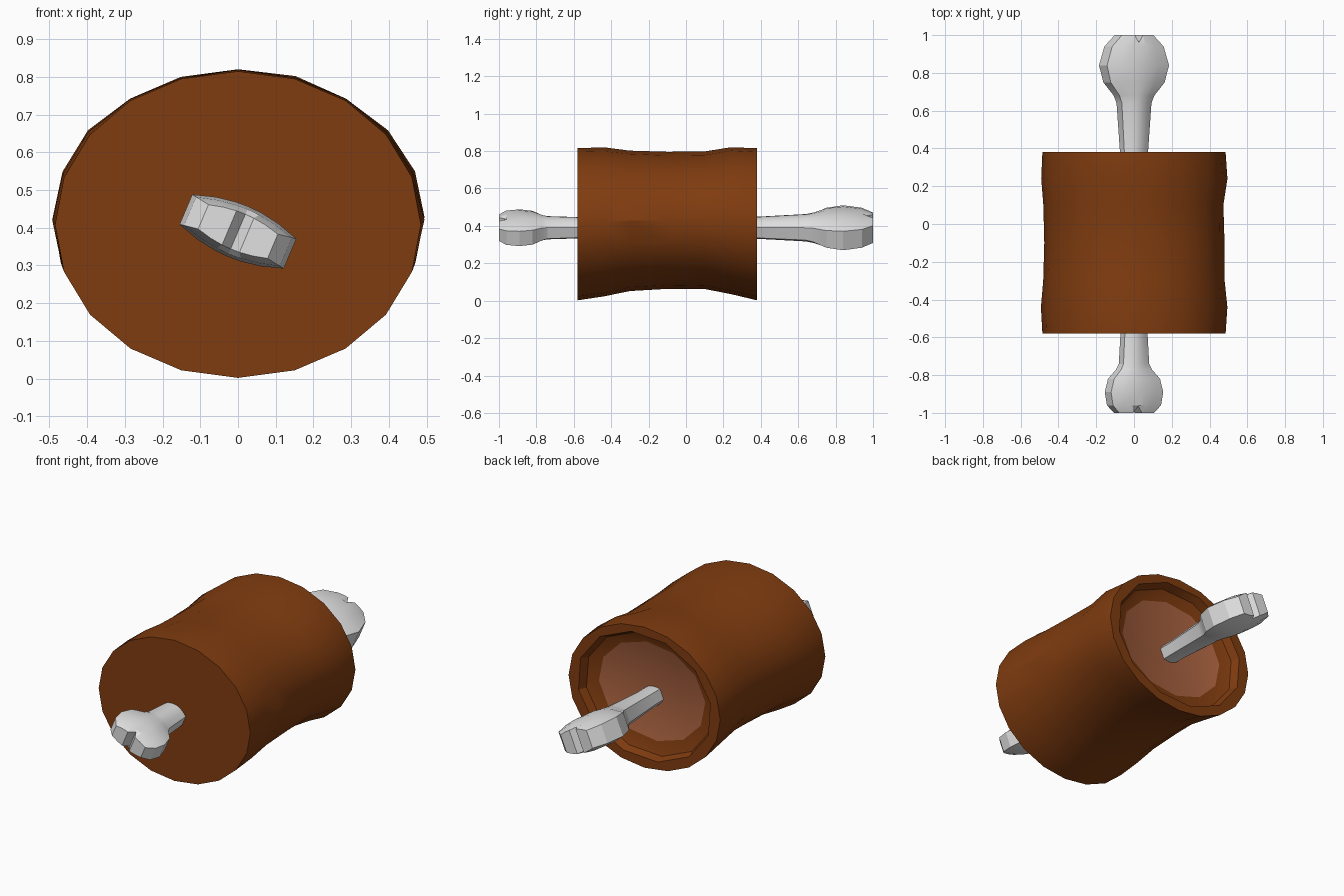
import bpy, bmesh, math, random
from mathutils import Matrix, Vector

random.seed(4)
if "Cube" in bpy.data.objects:
    bpy.data.objects.remove(bpy.data.objects["Cube"], do_unlink=True)


def material(name, rgb, rough=0.8):
    m = bpy.data.materials.new(name)
    m.use_nodes = True
    m.diffuse_color = (*rgb, 1)
    bsdf = m.node_tree.nodes["Principled BSDF"]
    bsdf.inputs["Base Color"].default_value = (*rgb, 1)
    bsdf.inputs["Roughness"].default_value = rough
    return m


CRUST = material("roasted brown", (0.215, 0.045, 0.005))
FLESH = material("cut meat", (0.39, 0.12, 0.05))
BONE = material("bone white", (0.75, 0.75, 0.75))


def finish(bm, name, mats):
    bmesh.ops.recalc_face_normals(bm, faces=bm.faces)
    mesh = bpy.data.meshes.new(name)
    bm.to_mesh(mesh)
    bm.free()
    for m in mats:
        mesh.materials.append(m)
    obj = bpy.data.objects.new(name, mesh)
    bpy.context.collection.objects.link(obj)
    return obj


def ring(bm, sides, y, rx, low, high, phase=0.0, jitter=0.0):
    """Closed elliptical loop of vertices facing along y."""
    mid, rz = (low + high) / 2, (high - low) / 2
    verts = []
    for i in range(sides):
        a = phase + math.tau * i / sides
        k = 1 - random.uniform(0, jitter)
        verts.append(bm.verts.new((k * rx * math.sin(a), y, mid + k * rz * math.cos(a))))
    edges = [bm.edges.new((verts[i], verts[(i + 1) % sides])) for i in range(sides)]
    return verts, edges


def bridge(bm, a, b):
    bmesh.ops.bridge_loops(bm, edges=a[1] + b[1])


# Meat: waisted outer skin, as (y, half width, bottom, top)
SKIN = [(-0.58, 0.485, 0.002, 0.815), (-0.44, 0.495, 0.02, 0.822),
        (-0.3, 0.482, 0.05, 0.805), (-0.1, 0.48, 0.062, 0.798),
        (0.1, 0.48, 0.06, 0.798), (0.24, 0.495, 0.035, 0.822),
        (0.38, 0.485, 0.002, 0.815)]
bm = bmesh.new()
last = len(SKIN) - 1
skin = [ring(bm, 20, *row, jitter=0 if i in (0, last) else 0.015)
        for i, row in enumerate(SKIN)]
for a, b in zip(skin, skin[1:]):
    bridge(bm, a, b)

# Rim, recess wall and cut face at both ends
for end, y, inward in ((skin[0], -0.58, 1), (skin[-1], 0.38, -1)):
    lip = ring(bm, 12, y, 0.43, 0.05, 0.775, phase=0.2)
    wall = ring(bm, 12, y + inward * 0.045, 0.41, 0.065, 0.755, phase=0.2)
    cut = ring(bm, 12, y + inward * 0.07, 0.342, 0.137, 0.697, phase=0.1)
    bridge(bm, end, lip)
    bridge(bm, lip, wall)
    bridge(bm, wall, cut)
    bm.faces.new(cut[0]).material_index = 1
meat = finish(bm, "meat", [CRUST, FLESH])

# Bone: flattened sections, as (y, half width, edge half thickness, middle half thickness)
SECTIONS = [(-1.0, 0.1, 0.035, 0.05), (-0.96, 0.138, 0.041, 0.064),
            (-0.89, 0.15, 0.043, 0.072), (-0.82, 0.132, 0.042, 0.07),
            (-0.77, 0.088, 0.036, 0.06), (-0.74, 0.074, 0.032, 0.058),
            (-0.58, 0.065, 0.03, 0.054), (0.38, 0.068, 0.03, 0.056),
            (0.64, 0.085, 0.036, 0.07), (0.68, 0.1, 0.04, 0.075),
            (0.75, 0.155, 0.05, 0.086), (0.84, 0.178, 0.055, 0.09),
            (0.94, 0.148, 0.053, 0.082), (1.0, 0.09, 0.05, 0.068)]
COLUMNS = (-1, -0.6, -0.25, 0, 0.25, 0.6, 1)
bm = bmesh.new()
loops = []
for y, w, edge, middle in SECTIONS:
    sides = []
    for s in (1, -1):
        row = []
        for u in COLUMNS:
            # The middle column is pulled in at the tips to make the notch
            notch = 0.04 * math.copysign(1, y) if abs(y) == 1 and u == 0 else 0
            t = edge + (middle - edge) * (1 - u * u)
            row.append(bm.verts.new((u * w, y - notch, s * t)))
        sides.append(row)
    loops.append(sides)
n = len(COLUMNS)
for a, b in zip(loops, loops[1:]):
    la, lb = a[0] + a[1][::-1], b[0] + b[1][::-1]
    for i in range(2 * n):
        j = (i + 1) % (2 * n)
        bm.faces.new((la[i], la[j], lb[j], lb[i]))
for top, low in (loops[0], loops[-1]):
    for i in range(n - 1):
        bm.faces.new((top[i], top[i + 1], low[i + 1], low[i]))
turn = Matrix.Translation(Vector((0, 0, 0.39))) @ Matrix.Rotation(math.radians(23), 4, "Y")
bmesh.ops.transform(bm, matrix=turn, verts=bm.verts)
bone = finish(bm, "bone", [BONE])

# Soften only the shallow facets
for obj, angle in ((meat, 25), (bone, 18)):
    bpy.ops.object.select_all(action="DESELECT")
    obj.select_set(True)
    bpy.context.view_layer.objects.active = obj
    bpy.ops.object.shade_smooth_by_angle(angle=math.radians(angle))
